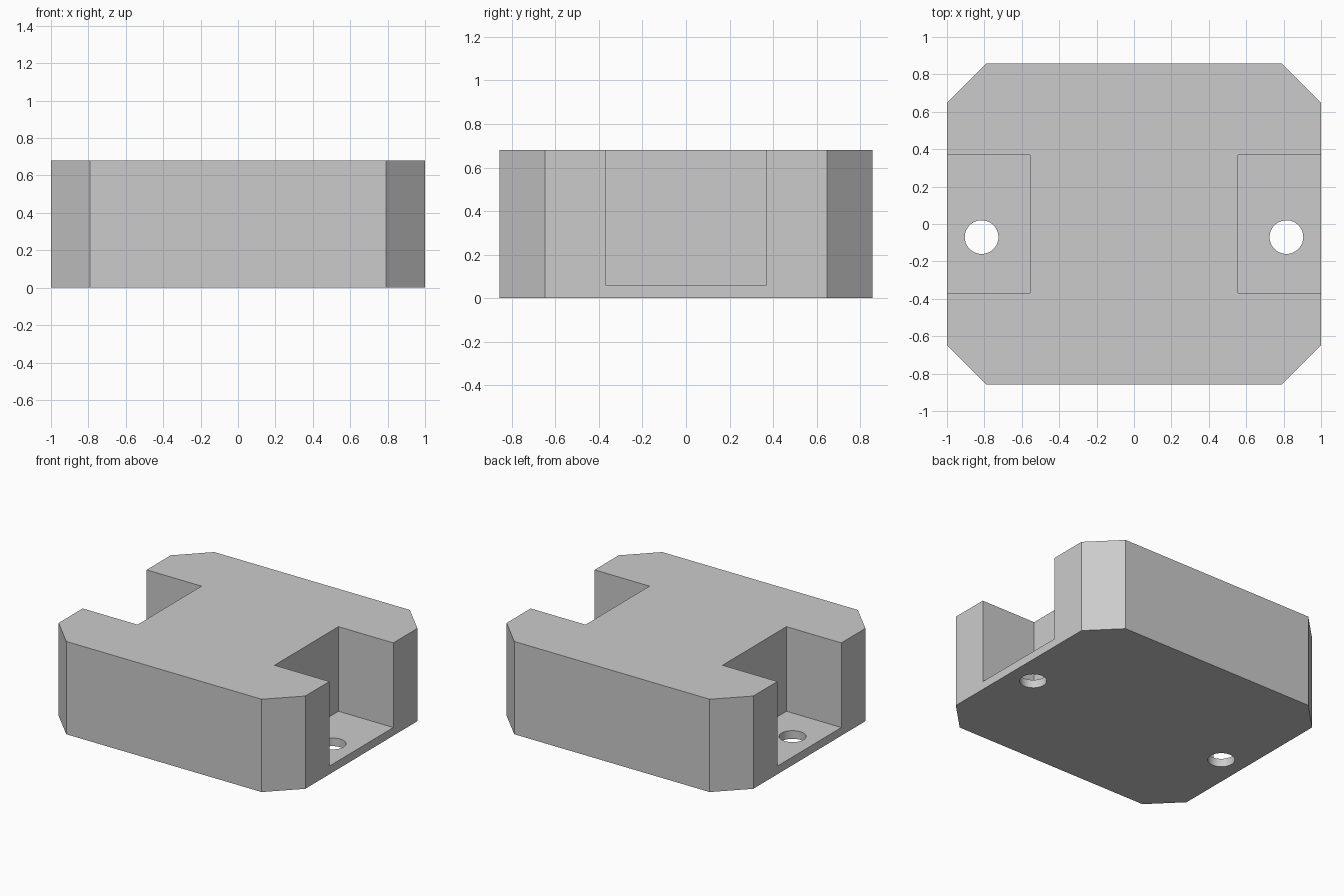
import bpy
import bmesh
import math

old = bpy.data.objects.get("Cube")
if old:
    bpy.data.objects.remove(old, do_unlink=True)

HALF_X, HALF_Y, HEIGHT = 1.0, 0.857, 0.68
CHAMFER = 0.208
FLOOR = 0.06            # thickness left under each pocket
POCKET_X, POCKET_Y = 0.555, 0.37
HOLE_X, HOLE_Y, HOLE_R = 0.815, -0.07, 0.09

grey = bpy.data.materials.new("light grey")
grey.use_nodes = True
colour = (0.6, 0.6, 0.6, 1)
grey.diffuse_color = colour
grey.node_tree.nodes["Principled BSDF"].inputs["Base Color"].default_value = colour


def prism(name, outline, z0, z1):
    """Extrude a counter-clockwise outline from z0 to z1."""
    bm = bmesh.new()
    base = bm.faces.new([bm.verts.new((x, y, z0)) for x, y in outline])
    top = bmesh.ops.extrude_face_region(bm, geom=[base])["geom"]
    verts = [v for v in top if isinstance(v, bmesh.types.BMVert)]
    bmesh.ops.translate(bm, verts=verts, vec=(0, 0, z1 - z0))
    bmesh.ops.recalc_face_normals(bm, faces=bm.faces)
    mesh = bpy.data.meshes.new(name)
    bm.to_mesh(mesh)
    bm.free()
    mesh.materials.append(grey)
    obj = bpy.data.objects.new(name, mesh)
    bpy.context.collection.objects.link(obj)
    return obj


def cut(body, cutter):
    """Subtract the cutter from the body and discard it."""
    cutter.hide_render = True
    mod = body.modifiers.new("cut", 'BOOLEAN')
    mod.operation = 'DIFFERENCE'
    mod.solver = 'EXACT'
    mod.object = cutter
    bpy.context.view_layer.objects.active = body
    bpy.ops.object.modifier_apply(modifier=mod.name)
    bpy.data.objects.remove(cutter, do_unlink=True)


# Block with chamfered vertical corners
a, b = HALF_X - CHAMFER, HALF_Y - CHAMFER
block = prism("chamfered_block", [
    (a, -HALF_Y), (HALF_X, -b), (HALF_X, b), (a, HALF_Y),
    (-a, HALF_Y), (-HALF_X, b), (-HALF_X, -b), (-a, -HALF_Y)], 0, HEIGHT)

for side in (-1, 1):
    # Side pocket, open at the top and outward
    x0, x1 = sorted((side * POCKET_X, side * (HALF_X + 0.2)))
    cut(block, prism("pocket_cutter", [
        (x0, -POCKET_Y), (x1, -POCKET_Y), (x1, POCKET_Y), (x0, POCKET_Y)],
        FLOOR, HEIGHT + 0.2))
    # Screw hole through the pocket floor
    angles = [i * math.tau / 48 for i in range(48)]
    cut(block, prism("hole_cutter", [
        (side * HOLE_X + HOLE_R * math.cos(t), HOLE_Y + HOLE_R * math.sin(t))
        for t in angles], -0.1, FLOOR + 0.1))

# Smooth hole walls, keep all the other edges sharp
bpy.ops.object.select_all(action='DESELECT')
block.select_set(True)
bpy.context.view_layer.objects.active = block
bpy.ops.object.shade_smooth_by_angle(angle=math.radians(30))
